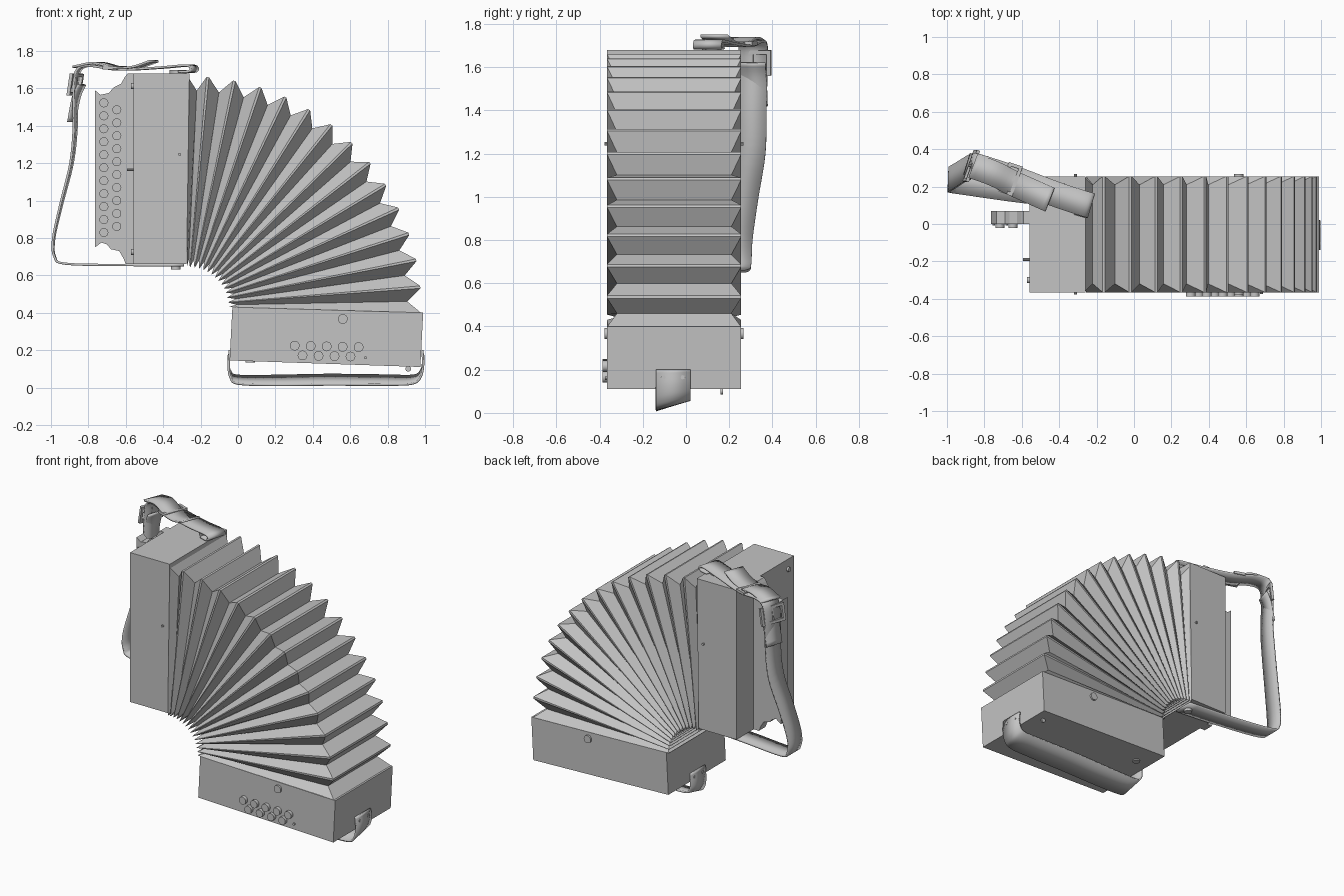
import bpy, bmesh
from math import sin, cos, pi, radians
from mathutils import Vector, Matrix

if "Cube" in bpy.data.objects:
    bpy.data.objects.remove(bpy.data.objects["Cube"])

grey = bpy.data.materials.new("plain grey")
grey.use_nodes = True
COLOUR = (0.55, 0.55, 0.55, 1)
grey.diffuse_color = COLOUR
grey.node_tree.nodes["Principled BSDF"].inputs["Base Color"].default_value = COLOUR

FRONT, BACK = -0.365, 0.255


def finish(name, bm, smooth=False):
    bmesh.ops.recalc_face_normals(bm, faces=bm.faces)
    mesh = bpy.data.meshes.new(name)
    bm.to_mesh(mesh)
    bm.free()
    mesh.materials.append(grey)
    ob = bpy.data.objects.new(name, mesh)
    bpy.context.scene.collection.objects.link(ob)
    if smooth:
        bpy.ops.object.select_all(action='DESELECT')
        ob.select_set(True)
        bpy.context.view_layer.objects.active = ob
        bpy.ops.object.shade_smooth_by_angle(angle=radians(35))
    return ob


def slab(name, profile, y0, y1):
    """Extrude an x-z profile along y."""
    bm = bmesh.new()
    face = bm.faces.new([bm.verts.new((x, y0, z)) for x, z in profile])
    new = bmesh.ops.extrude_face_region(bm, geom=[face])["geom"]
    verts = [v for v in new if isinstance(v, bmesh.types.BMVert)]
    bmesh.ops.translate(bm, vec=(0, y1 - y0, 0), verts=verts)
    return finish(name, bm)


def knob(name, at, axis, radius, depth, sides=16):
    """Short cylinder standing on a point along an axis."""
    axis = Vector(axis)
    spin = axis.to_track_quat('Z', 'Y').to_matrix().to_4x4()
    bm = bmesh.new()
    bmesh.ops.create_cone(bm, cap_ends=True, segments=sides, radius1=radius,
                          radius2=radius, depth=depth)
    bm.transform(Matrix.Translation(Vector(at) + axis * depth / 2) @ spin)
    return finish(name, bm, True)


def smooth_path(points, steps=5):
    """Catmull-Rom curve through the points."""
    p = [Vector(q) for q in points]
    p = [2 * p[0] - p[1]] + p + [2 * p[-1] - p[-2]]
    out = []
    for a, b, c, d in zip(p, p[1:], p[2:], p[3:]):
        for i in range(steps):
            t = i / steps
            out.append(0.5 * (2 * b + (c - a) * t + (2 * a - 5 * b + 4 * c - d) * t * t
                              + (3 * b - a - 3 * c + d) * t ** 3))
    return out + [p[-2]]


def ribbon(name, points, across, half, thick=0.012):
    """Flat strap; across(t) gives the width direction along the path."""
    path = smooth_path(points)
    bm = bmesh.new()
    rows = []
    for i, c in enumerate(path):
        w = Vector(across(i / (len(path) - 1))) * half
        rows.append((bm.verts.new(c - w), bm.verts.new(c + w)))
    for (a, b), (c, d) in zip(rows, rows[1:]):
        bm.faces.new((a, b, d, c))
    ob = finish(name, bm, True)
    mod = ob.modifiers.new("thickness", 'SOLIDIFY')
    mod.thickness = thick
    mod.offset = 0
    return ob


def frame(name, at, right, up, half_w, half_h, bar=0.009):
    """Rectangular buckle made of four thin bars and a prong."""
    right, up = Vector(right).normalized(), Vector(up).normalized()
    out = right.cross(up)
    basis = Matrix((right, up, out)).transposed().to_4x4()
    bm = bmesh.new()
    bars = [(0, half_h, half_w, bar), (0, -half_h, half_w, bar), (0, 0, bar / 2, half_h),
            (half_w, 0, bar, half_h + bar), (-half_w, 0, bar, half_h + bar)]
    for x, y, w, h in bars:
        m = Matrix.Translation(at) @ basis @ Matrix.Translation((x, y, 0))
        bmesh.ops.create_cube(bm, size=2, matrix=m @ Matrix.Diagonal((w, h, bar, 1)))
    return finish(name, bm)


# Two end boxes
slab("treble_box", [(-0.56, 0.66), (-0.275, 0.66), (-0.26, 1.68), (-0.56, 1.68)], FRONT, BACK)
slab("bass_box", [(-0.045, 0.145), (0.975, 0.11), (0.99, 0.40), (-0.03, 0.43)], FRONT, BACK)

# Bellows: rectangular rings swept around the hinge point, alternating peak and valley
HX, HZ = -0.275, 0.438
STEP, FIRST, FOLDS = 6.68, 5.3, 13
rings = [(0.3, 0)]
for i in range(FOLDS):
    peak = FIRST + STEP * i
    rings += [(peak - (STEP / 2 if i else 2.6), 1), (peak - 0.3, 0), (peak + 0.3, 0)]
rings += [(88.9, 1), (91.8, 0)]
bm = bmesh.new()
loops = []
for deg, inset in rings:
    a = radians(deg)
    grow = 0.02 * deg / 90
    r0, r1 = 0.205 + 0.04 * inset + grow, 1.225 - 0.075 * inset + grow * 1.5
    y0, y1 = FRONT + 0.045 * inset, BACK - 0.045 * inset
    loops.append([bm.verts.new((HX + r * sin(a), y, HZ + r * cos(a)))
                  for r, y in ((r0, y0), (r1, y0), (r1, y1), (r0, y1))])
for p, q in zip(loops, loops[1:]):
    for k in range(4):
        n = (k + 1) % 4
        bm.faces.new((p[k], p[n], q[n], q[k]))
bm.faces.new(loops[0])
bm.faces.new(loops[-1])
finish("bellows", bm)

# Fingerboard with scalloped ends
lower = [(-0.60, 0.66), (-0.612, 0.69), (-0.635, 0.73), (-0.68, 0.74), (-0.70, 0.765),
         (-0.73, 0.775), (-0.765, 0.75)]
upper = [(-0.765, 1.59), (-0.735, 1.565), (-0.69, 1.575), (-0.665, 1.605), (-0.625, 1.625),
         (-0.605, 1.66), (-0.59, 1.68)]
slab("fingerboard", [(-0.55, 0.66)] + lower + upper + [(-0.55, 1.68)], 0.0, 0.07)

# Treble buttons in two staggered columns, each with a small pin
for x, top, count in ((-0.717, 1.522, 11), (-0.648, 1.485, 10)):
    for i in range(count):
        z = top - 0.0693 * i
        knob("treble_button", (x, 0.002, z), (0, -1, 0), 0.024, 0.024)
        knob("treble_pin", (x - 0.033, 0.002, z), (0, -1, 0), 0.007, 0.01, 8)

# Bass buttons in two staggered rows
for x, z, count in ((0.303, 0.224, 5), (0.345, 0.172, 4)):
    for i in range(count):
        knob("bass_button", (x + 0.0855 * i, FRONT + 0.002, z - 0.002 * i), (0, -1, 0), 0.026, 0.024)
knob("bass_pin", (0.682, FRONT, 0.16), (0, -1, 0), 0.008, 0.01, 8)

# Studs on the front and back of both boxes
for y, way in ((FRONT, -1), (BACK, 1)):
    knob("air_knob", (0.56, y, 0.367), (0, way, 0), 0.026, 0.012)
    knob("treble_stud", (-0.312, y, 1.247), (0, way, 0), 0.008, 0.012, 8)

# Studs on the outer treble face, feet and strap posts
for z in (0.725, 1.612):
    knob("side_stud", (-0.558, -0.30, z), (-1, 0, 0), 0.016, 0.015)
knob("side_catch", (-0.558, -0.19, 1.165), (-1, 0, 0), 0.007, 0.035, 8)
knob("upper_strap_post", (-0.32, 0.12, 1.678), (0, 0, 1), 0.045, 0.02)
knob("lower_strap_post", (-0.333, 0.15, 0.662), (0, 0, -1), 0.026, 0.032)
knob("bass_foot", (0.91, 0.16, 0.10), (0, 1, 0), 0.015, 0.012)
knob("bass_foot_post", (0.91, 0.166, 0.085), (0, 0, 1), 0.005, 0.035, 8)
knob("bass_screw", (0.065, 0.1, 0.145), (0, 0, -1), 0.025, 0.012)


# Shoulder strap, twisted at the top and squarer at the bottom
def shoulder_across(t):
    return Vector((0.34 * max(0, 1 - t * 1.15), 1, 0)).normalized()


ribbon("shoulder_strap", [
    (-0.30, 0.115, 1.69), (-0.245, 0.10, 1.69), (-0.235, 0.10, 1.71), (-0.27, 0.11, 1.722),
    (-0.42, 0.16, 1.71), (-0.63, 0.24, 1.70), (-0.78, 0.29, 1.72), (-0.85, 0.31, 1.70),
    (-0.87, 0.31, 1.60), (-0.87, 0.305, 1.40), (-0.89, 0.30, 1.20), (-0.945, 0.265, 0.98),
    (-0.985, 0.24, 0.80), (-0.98, 0.235, 0.70), (-0.92, 0.225, 0.662), (-0.60, 0.18, 0.655),
    (-0.29, 0.15, 0.654)], shoulder_across, 0.068)
ribbon("strap_tail", [(-0.86, 0.31, 1.715), (-0.75, 0.27, 1.735), (-0.64, 0.215, 1.71),
                      (-0.54, 0.17, 1.715), (-0.45, 0.13, 1.745)],
       lambda t: (0.36, 0.93, 0), 0.068)
ribbon("strap_lower_tail", [(-0.835, 0.31, 1.62), (-0.865, 0.315, 1.55), (-0.89, 0.32, 1.42)],
       lambda t: (0.3, 0.95, 0), 0.06)
frame("strap_buckle", (-0.87, 0.31, 1.62), (0.34, 0.94, 0), (0.15, 0, 1), 0.08, 0.05)
frame("strap_slider", (-0.66, 0.24, 1.71), (0.34, 0.94, 0), (1, -0.34, 0), 0.075, 0.03)

# Hand strap under the bass box, tilted along its middle
ribbon("hand_strap", [
    (-0.044, -0.06, 0.20), (-0.05, -0.06, 0.12), (-0.04, -0.06, 0.07), (0.0, -0.06, 0.042),
    (0.2, -0.06, 0.038), (0.48, -0.06, 0.042), (0.78, -0.06, 0.04), (0.93, -0.06, 0.042),
    (0.975, -0.06, 0.07), (0.99, -0.06, 0.13), (0.985, -0.06, 0.20)],
       lambda t: (0, 1, 0.33 * sin(pi * t)), 0.08)
for x, way in ((-0.045, -1), (0.985, 1)):
    for y in (-0.105, -0.015):
        knob("hand_strap_rivet", (x, y, 0.165), (way, 0, 0), 0.01, 0.012, 8)
